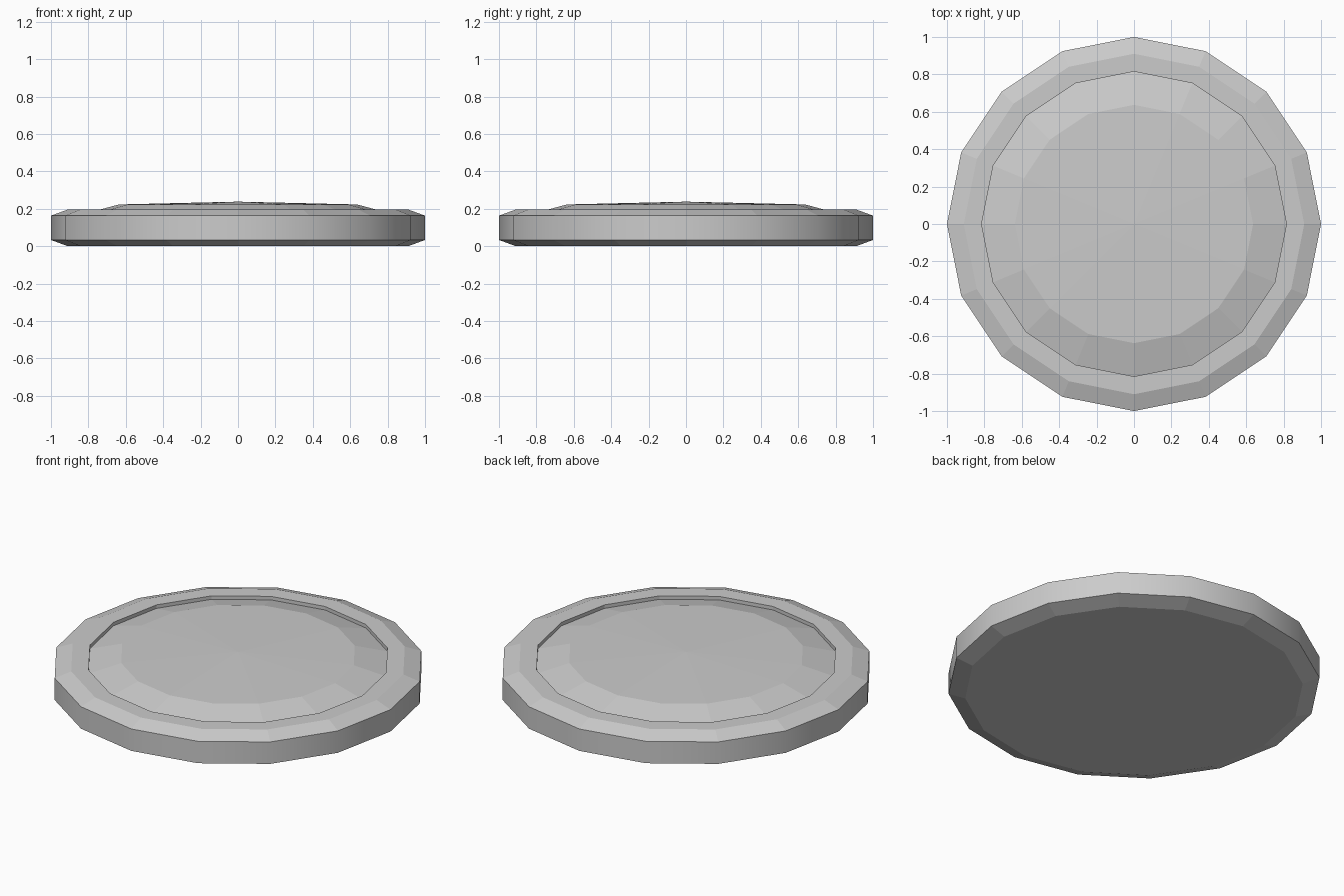
import bpy, bmesh
from math import sin, cos, pi

if "Cube" in bpy.data.objects:
    bpy.data.objects.remove(bpy.data.objects["Cube"])

SIDES = 16


def lathe(name, profile, smooth_bands=(), cap_start=False, tip=None):
    """Revolve (radius, z) points into a 16-sided ring stack."""
    bm = bmesh.new()
    rings = [[bm.verts.new((r * cos(2 * pi * i / SIDES), r * sin(2 * pi * i / SIDES), z))
              for i in range(SIDES)] for r, z in profile]
    for k in range(len(rings) - 1):
        a, b = rings[k], rings[k + 1]
        for i in range(SIDES):
            j = (i + 1) % SIDES
            f = bm.faces.new((a[i], a[j], b[j], b[i]))
            f.smooth = k in smooth_bands
    if cap_start:
        bm.faces.new(rings[0][::-1])
    if tip is not None:
        c = bm.verts.new((0, 0, tip))
        for i in range(SIDES):
            bm.faces.new((rings[-1][i], rings[-1][(i + 1) % SIDES], c))
    mesh = bpy.data.meshes.new(name)
    bm.to_mesh(mesh)
    bm.free()
    obj = bpy.data.objects.new(name, mesh)
    bpy.context.collection.objects.link(obj)
    return obj


# Bevelled disc body with a raised rim and a small step down inside it
lathe("disc_body",
      [(0.91, 0.0), (1.0, 0.033), (1.0, 0.163), (0.91, 0.196), (0.815, 0.196), (0.815, 0.175)],
      smooth_bands=(1,), cap_start=True)

# Shallow domed centre sitting inside the rim
lathe("domed_centre", [(0.815, 0.175), (0.637, 0.223)], tip=0.238)
